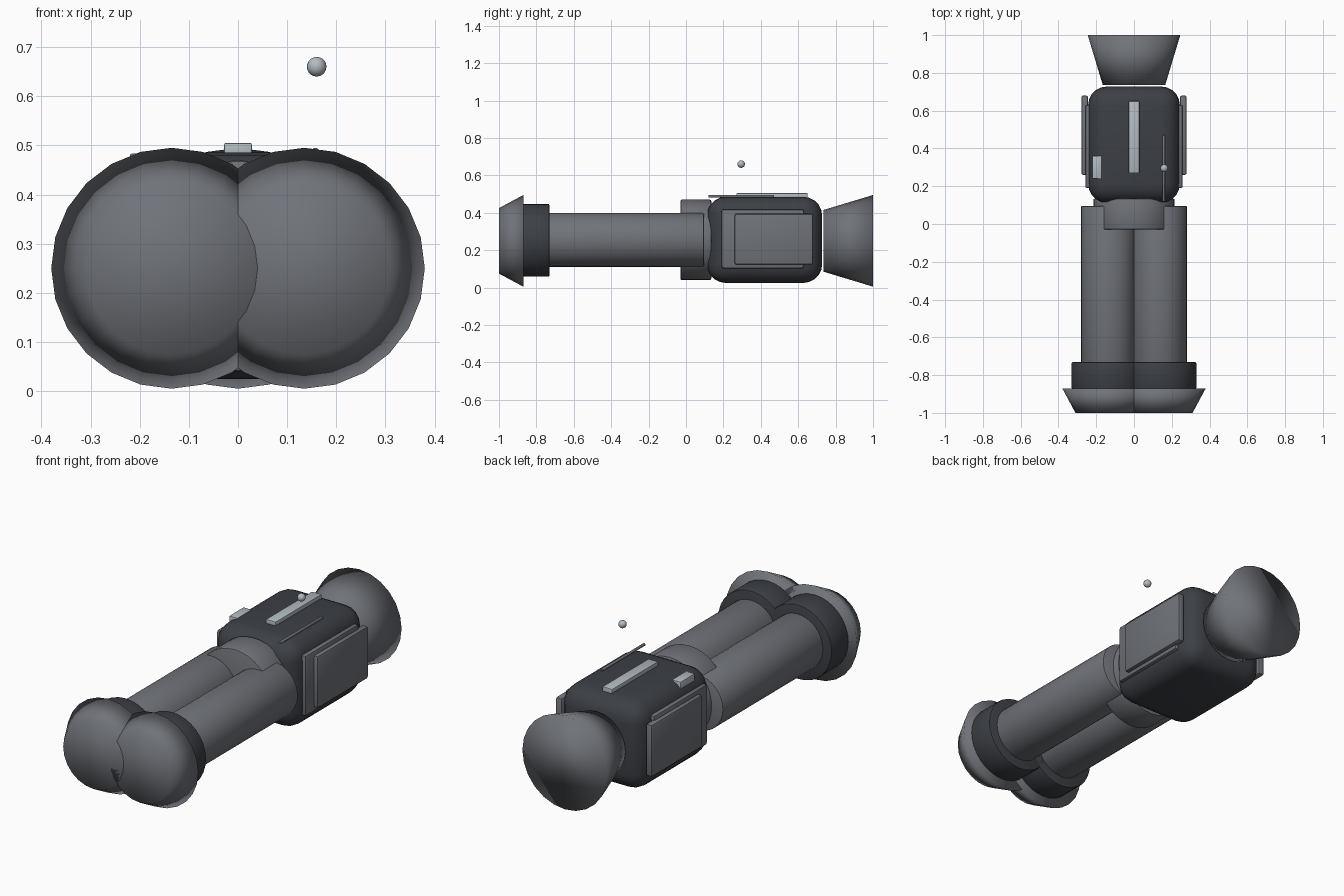
import bpy
from math import pi
from mathutils import Vector

if "Cube" in bpy.data.objects:
    bpy.data.objects.remove(bpy.data.objects["Cube"])


def material(name, c):
    m = bpy.data.materials.new(name)
    m.diffuse_color = (*c, 1)
    m.use_nodes = True
    m.node_tree.nodes["Principled BSDF"].inputs["Base Color"].default_value = m.diffuse_color
    return m


DARK = material("dark_rubber", (0.045, 0.05, 0.06))
GREY = material("gunmetal", (0.16, 0.17, 0.19))
LIGHT = material("light_metal", (0.45, 0.5, 0.54))


def tube(name, x, z, y0, y1, r0, r1, mat, sides=24, bevel=0.0):
    """Capped cylinder or cone along y: radius r0 at y0, r1 at y1."""
    bpy.ops.mesh.primitive_cone_add(vertices=sides, radius1=r1, radius2=r0, depth=y1 - y0,
                                    location=(x, (y0 + y1) / 2, z), rotation=(pi / 2, 0, 0))
    return finish(name, mat, bevel, 2)


def box(name, lo, hi, mat, bevel=0.0, segments=2):
    lo, hi = Vector(lo), Vector(hi)
    bpy.ops.mesh.primitive_cube_add(size=1, location=(lo + hi) / 2)
    bpy.context.object.scale = hi - lo
    bpy.ops.object.transform_apply(location=False, rotation=False, scale=True)
    return finish(name, mat, bevel, segments)


def finish(name, mat, bevel, segments):
    o = bpy.context.object
    o.name = name
    o.data.materials.append(mat)
    if bevel:
        b = o.modifiers.new("bevel", "BEVEL")
        b.width, b.segments = bevel, segments
        b.limit_method, b.angle_limit = "ANGLE", 0.7
        bpy.ops.object.modifier_apply(modifier="bevel")
        bpy.ops.object.shade_smooth_by_angle()
    else:
        bpy.ops.object.shade_smooth()
    return o


# Paired barrels, focus rings, objective ends and side panels
for side, s in (("left", -1), ("right", 1)):
    x = 0.135 * s
    tube(side + "_barrel", x, 0.255, -0.75, 0.095, 0.145, 0.145, GREY, 32, 0.004)
    tube(side + "_focus_ring", x, 0.253, -0.875, -0.73, 0.195, 0.195, DARK, 32, 0.008)
    tube(side + "_objective", x, 0.25, -1.0, -0.87, 0.175, 0.245, GREY)
    for name, xa, xb, ya, yb, za, zb in (
            ("_inner_panel", 0.225, 0.258, 0.19, 0.63, 0.103, 0.418),
            ("_outer_panel", 0.243, 0.279, 0.26, 0.68, 0.123, 0.395)):
        xs = sorted((xa * s, xb * s))
        box(side + name, (xs[0], ya, za), (xs[1], yb, zb), GREY, 0.01)

# Bridge, main housing and single eyepiece
tube("bridge", 0, 0.255, -0.03, 0.135, 0.215, 0.215, GREY, 32, 0.008)
box("housing", (-0.243, 0.112, 0.025), (0.243, 0.728, 0.485), DARK, 0.1, 5)
tube("eyecup", 0, 0.25, 0.735, 1.0, 0.165, 0.245, GREY)

# Details on top of the housing
box("top_strip", (-0.028, 0.27, 0.475), (0.028, 0.65, 0.505), LIGHT, 0.003)
box("switch", (-0.22, 0.24, 0.41), (-0.172, 0.36, 0.483), LIGHT, 0.004)
tube("cable_rod", 0.157, 0.488, 0.12, 0.47, 0.007, 0.007, GREY, 12, 0.001)
bpy.ops.mesh.primitive_uv_sphere_add(segments=16, ring_count=10, radius=0.02,
                                     location=(0.16, 0.295, 0.66))
finish("knob", LIGHT, 0, 0)
